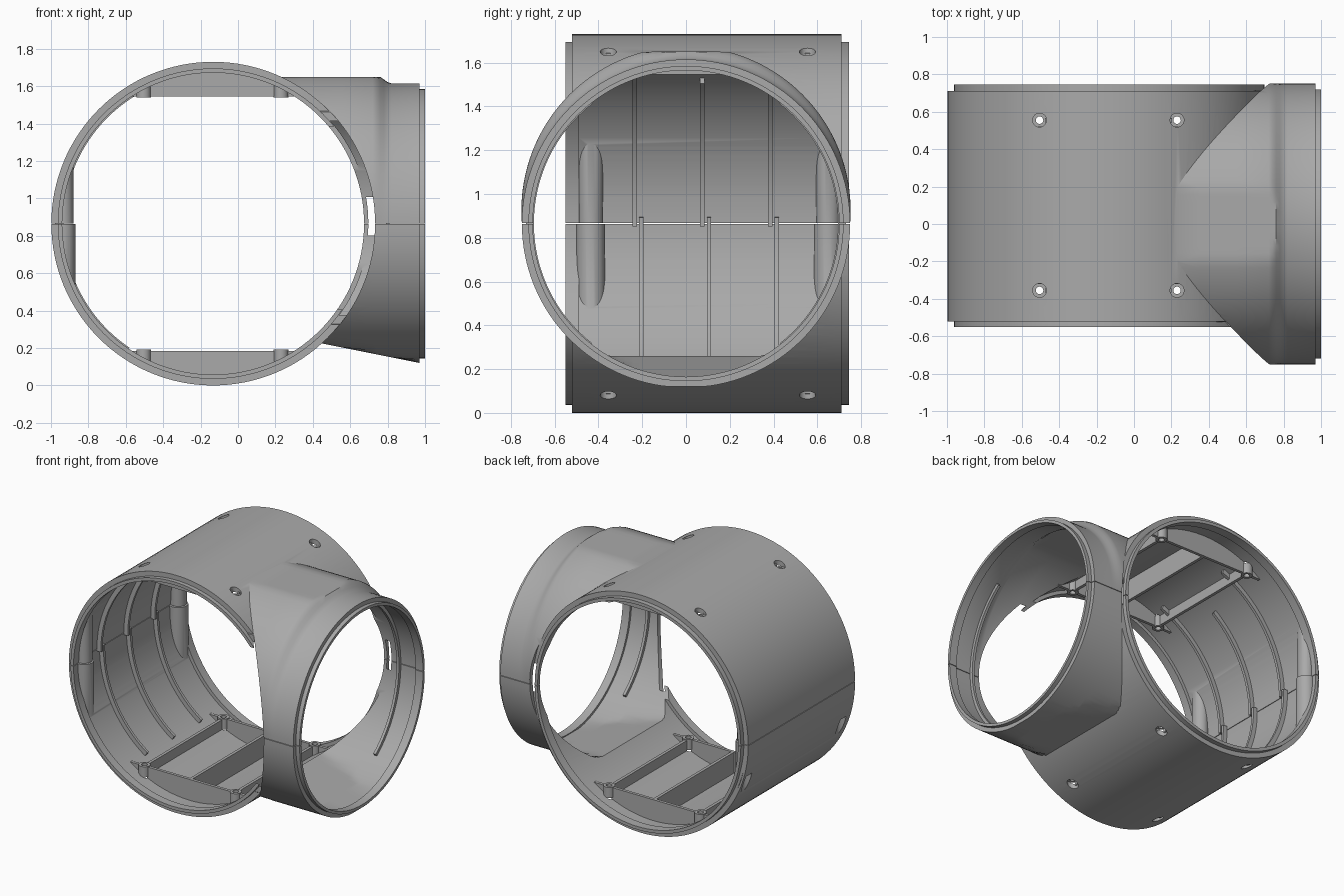
import bpy, bmesh, math

if "Cube" in bpy.data.objects:
    bpy.data.objects.remove(bpy.data.objects["Cube"])

CX, CZ = -0.133, 0.865      # axis of the main tube
SEG = 128
FRONT, BACK = -0.52, 0.71   # main tube ends

grey = bpy.data.materials.new("plain_grey")
grey.use_nodes = True
tone = (0.40, 0.40, 0.40, 1)
grey.diffuse_color = tone
grey.node_tree.nodes["Principled BSDF"].inputs["Base Color"].default_value = tone


def loft(name, rings):
    """Closed solid skinned through rings with equal point counts."""
    bm = bmesh.new()
    rows = [[bm.verts.new(p) for p in ring] for ring in rings]
    n = len(rows[0])
    for a, b in zip(rows, rows[1:]):
        for i in range(n):
            j = (i + 1) % n
            bm.faces.new((a[i], a[j], b[j], b[i]))
    bm.faces.new(rows[0])
    bm.faces.new(rows[-1])
    bmesh.ops.recalc_face_normals(bm, faces=bm.faces)
    mesh = bpy.data.meshes.new(name)
    bm.to_mesh(mesh)
    bm.free()
    mesh.materials.append(grey)
    ob = bpy.data.objects.new(name, mesh)
    bpy.context.collection.objects.link(ob)
    return ob


def circle(r, n=SEG):
    return [(r * math.cos(math.tau * i / n), r * math.sin(math.tau * i / n)) for i in range(n)]


def along_y(name, profile):
    return loft(name, [[(CX + u, y, CZ + v) for u, v in circle(r)] for y, r in profile])


def upright(name, x, y, profile, n=32):
    return loft(name, [[(x + u, y + v, z) for u, v in circle(r, n)] for z, r in profile])


def box(name, x0, x1, y0, y1, z0, z1):
    return loft(name, [[(x0, y0, z), (x1, y0, z), (x1, y1, z), (x0, y1, z)] for z in (z0, z1)])


def combine(target, other, op):
    mod = target.modifiers.new("join", "BOOLEAN")
    mod.operation, mod.solver, mod.object = op, "EXACT", other
    bpy.context.view_layer.objects.active = target
    bpy.ops.object.modifier_apply(modifier=mod.name)
    bpy.data.objects.remove(other)


def branch_ring(x, r, inset=0.0):
    """Round section with a flat-topped hump and a sloping flat underside."""
    hump = min(1, max(0, (0.82 - x) / 0.1))
    hump = hump * hump * (3 - 2 * hump)
    roof = 0.785 - inset
    floor = 0.645 + (x - 0.47) * 0.2 - inset
    pts = []
    for u, v in circle(r):
        lift = 1 + 0.08 * hump * max(0, v / r)
        pts.append((x, u * lift, CZ + max(-floor, min(roof, v * lift))))
    return pts


def arc_rib(name, place, r0, r1, half, start, end):
    """Thin curved rib; place maps (along axis, u, v) to space."""
    steps = 32
    rings = []
    for i in range(steps + 1):
        a = math.radians(start + (end - start) * i / steps)
        c, s = math.cos(a), math.sin(a)
        rings.append([place(w, r * c, r * s)
                      for w, r in ((-half, r0), (half, r0), (half, r1), (-half, r1))])
    return loft(name, rings)


# Side branch, trimmed where it would overhang the main tube's ends
xs = [0.15, 0.35, 0.55, 0.72, 0.74, 0.76, 0.78, 0.80, 0.82, 0.97]
shell = loft("tee_shell", [branch_ring(x, 0.75) for x in xs]
             + [branch_ring(0.97, 0.72), branch_ring(1.0, 0.72)])
for y0, y1 in ((-1.2, FRONT - 0.004), (BACK + 0.004, 1.2)):
    combine(shell, along_y("end_trim", [(y0, 0.866), (y1, 0.866)]), "DIFFERENCE")

# Main tube with a stepped lip at each end
combine(shell, along_y("main_tube", [
    (-0.55, 0.83), (FRONT, 0.83), (FRONT, 0.865),
    (BACK, 0.865), (BACK, 0.83), (0.745, 0.83)]), "UNION")

# Bores
combine(shell, along_y("main_bore", [
    (-1.2, 0.807), (-0.49, 0.807), (-0.49, 0.832),
    (0.68, 0.832), (0.68, 0.807), (1.2, 0.807)]), "DIFFERENCE")
combine(shell, loft("branch_bore", [branch_ring(x, 0.717, 0.033) for x in xs[:-1]]
                    + [branch_ring(0.94, 0.717, 0.033), branch_ring(0.94, 0.70),
                       branch_ring(1.1, 0.70)]), "DIFFERENCE")

# Clamp bolt channels on the closed side
for y in (-0.435, 0.65):
    boss = upright("bolt_boss", -0.935, y, [(0.46, 0.065), (CZ, 0.065), (CZ, 0.055), (1.26, 0.055)])
    combine(boss, along_y("boss_trim", [(-1, 0.85), (1, 0.85)]), "INTERSECT")
    combine(shell, boss, "UNION")
    combine(shell, upright("bolt_channel", -0.945, y, [(0.2, 0.037), (0.62, 0.037)]), "DIFFERENCE")

# Screw holes through top and bottom
POSTS = [(x, y) for x in (-0.505, 0.23) for y in (-0.355, 0.555)]
for x, y in POSTS:
    for z0, z1 in ((-0.1, 0.3), (1.43, 1.83)):
        combine(shell, upright("screw_hole", x, y, [(z0, 0.037), (z1, 0.037)]), "DIFFERENCE")

# Seam between the upper and lower halves
combine(shell, box("seam_cut", -1.2, 1.2, -1, 1, CZ - 0.002, CZ + 0.002), "DIFFERENCE")
parts = [shell]

# Mounting frames on the floor and the ceiling
for side, label in ((-1, "lower"), (1, "upper")):
    level = 0.68
    for y in (-0.355, 0.555):
        half = math.acos(level / 0.845)
        arc = [-half + 2 * half * i / 24 for i in range(25)]
        rib = loft(label + "_cross_rib", [
            [(CX + 0.845 * math.sin(a), y + w, CZ + side * 0.845 * math.cos(a)) for a in arc]
            for w in (-0.011, 0.011)])
        for x, py in POSTS:
            if py == y:
                combine(rib, upright("clearance", x, y, [(-0.1, 0.03), (1.9, 0.03)]), "DIFFERENCE")
        parts.append(rib)
    for dx in (-0.37, 0, 0.36):
        low, high = sorted((CZ + side * level, CZ + side * math.sqrt(0.845 ** 2 - dx * dx)))
        ends = (-0.32, 0.52) if dx else (-0.355, 0.555)
        parts.append(box(label + "_long_rib", CX + dx - 0.011, CX + dx + 0.011, *ends, low, high))
    for x, y in POSTS:
        low, high = sorted((CZ + side * (level - 0.006), CZ + side * 0.75))
        post = upright(label + "_screw_post", x, y, [(low, 0.039), (high, 0.039)])
        combine(post, upright("post_hole", x, y, [(-0.1, 0.02), (1.9, 0.02)]), "DIFFERENCE")
        parts.append(post)

# Stiffening hoops on the closed wall of the main tube
for y, top in ((-0.235, 112), (0.075, 127), (0.385, 112)):
    parts.append(arc_rib("upper_hoop", lambda w, u, v: (CX + u, y + w, CZ + v),
                         0.80, 0.845, 0.01, 181, top))
    parts.append(arc_rib("lower_hoop", lambda w, u, v: (CX + u, y + 0.03 + w, CZ + v),
                         0.80, 0.845, 0.01, 178, 236))

# Stiffening hoops in the branch
for start in (-52, 128):
    parts.append(arc_rib("branch_hoop", lambda w, u, v: (0.80 + w, u, CZ + v),
                         0.695, 0.73, 0.01, start, start + 104))

# Smooth curves, sharp rims
for ob in bpy.context.view_layer.objects:
    ob.select_set(ob in parts)
bpy.context.view_layer.objects.active = shell
bpy.ops.object.shade_smooth_by_angle(angle=math.radians(30))
